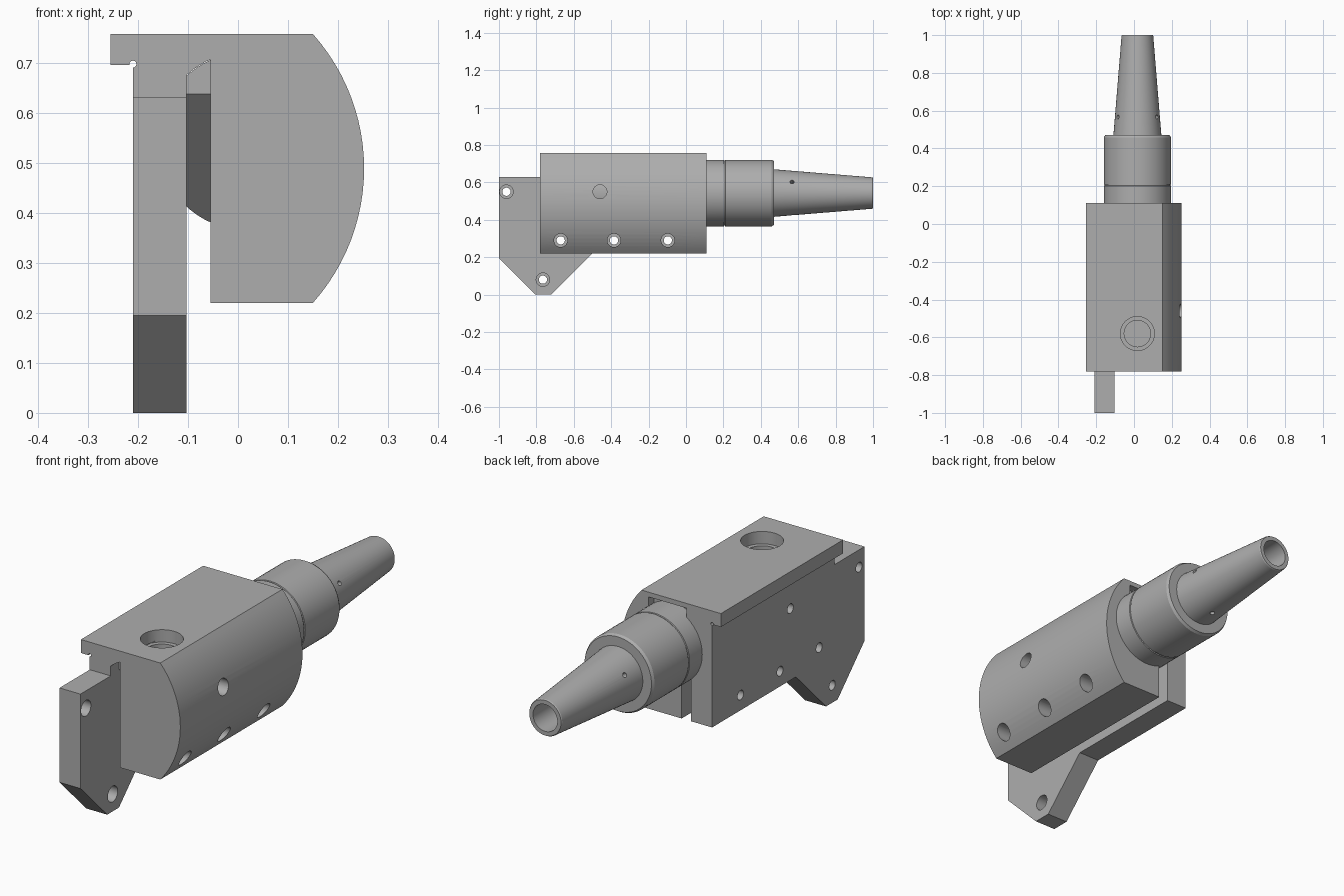
import bpy, bmesh, math
from mathutils import Matrix, Vector

cube = bpy.data.objects.get("Cube")
if cube:
    bpy.data.objects.remove(cube)

grey = bpy.data.materials.new("machined_grey")
grey.use_nodes = True
colour = (0.42, 0.42, 0.42, 1)
grey.diffuse_color = colour
grey.node_tree.nodes["Principled BSDF"].inputs["Base Color"].default_value = colour

CX, CZ = 0.018, 0.543            # barrel axis
BACK, FRONT = 0.11, -0.78        # ends of the body


def finish(name, bm):
    bmesh.ops.recalc_face_normals(bm, faces=bm.faces)
    me = bpy.data.meshes.new(name)
    bm.to_mesh(me)
    bm.free()
    ob = bpy.data.objects.new(name, me)
    bpy.context.collection.objects.link(ob)
    me.materials.append(grey)
    return ob


def prism(name, pts, axis, a, b):
    """Extrude a profile: (x, z) along y, or (y, z) along x."""
    bm = bmesh.new()
    place = (lambda p: (p[0], a, p[1])) if axis == "y" else (lambda p: (a, p[0], p[1]))
    face = bm.faces.new([bm.verts.new(place(p)) for p in pts])
    ext = bmesh.ops.extrude_face_region(bm, geom=[face])
    shift = Vector((0, b - a, 0)) if axis == "y" else Vector((b - a, 0, 0))
    bmesh.ops.translate(bm, vec=shift, verts=[g for g in ext["geom"] if isinstance(g, bmesh.types.BMVert)])
    return finish(name, bm)


def rod(start, end, r, seg=32):
    """Cylinder between two points, used as a drill."""
    start, end = Vector(start), Vector(end)
    d = end - start
    bm = bmesh.new()
    mat = Matrix.Translation((start + end) / 2) @ d.to_track_quat("Z", "Y").to_matrix().to_4x4()
    bmesh.ops.create_cone(bm, cap_ends=True, segments=seg, radius1=r, radius2=r,
                          depth=d.length, matrix=mat)
    return finish("drill", bm)


def lathe(name, profile, seg=64):
    """Revolve closed (radius, y) profile about the barrel axis."""
    bm = bmesh.new()
    rings = []
    for r, y in profile:
        if r == 0:
            rings.append([bm.verts.new((CX, y, CZ))] * seg)
        else:
            rings.append([bm.verts.new((CX + r * math.cos(t), y, CZ + r * math.sin(t)))
                          for t in (2 * math.pi * i / seg for i in range(seg))])
    for p, q in zip(rings, rings[1:]):
        for i in range(seg):
            j = (i + 1) % seg
            bm.faces.new(list(dict.fromkeys((p[i], p[j], q[j], q[i]))))
    return finish(name, bm)


def combine(ob, others, op="DIFFERENCE"):
    for other in others:
        other.hide_render = True
        m = ob.modifiers.new("cut", "BOOLEAN")
        m.operation, m.object, m.solver = op, other, "EXACT"
    dg = bpy.context.evaluated_depsgraph_get()
    me = bpy.data.meshes.new_from_object(ob.evaluated_get(dg))
    ob.modifiers.clear()
    ob.data = me
    for other in others:
        bpy.data.objects.remove(other)


def smooth(ob):
    bpy.ops.object.select_all(action="DESELECT")
    ob.select_set(True)
    bpy.context.view_layer.objects.active = ob
    bpy.ops.object.shade_smooth_by_angle(angle=math.radians(25))


# Body: rounded side, top lip with relief groove, clamping slot
ARC_R, ARC_X, MID = 0.404, -0.152, 0.4885
half = math.asin(0.2685 / ARC_R)
arc = [(ARC_X + ARC_R * math.cos(t), MID + ARC_R * math.sin(t))
       for t in (half * (i / 12 - 1) for i in range(25))]
slot_top = [(x, CZ + math.sqrt(0.179 ** 2 - (x - CX) ** 2))
            for x in (-0.103, -0.091, -0.079, -0.067, -0.055)]
body = prism("clamp_body", [(-0.21, 0.22), (-0.103, 0.22)] + slot_top + [(-0.055, 0.22)] + arc
             + [(-0.255, 0.757), (-0.255, 0.695), (-0.21, 0.695)], "y", FRONT, BACK)

# Mounting plate projecting forward and down
plate = prism("mounting_plate", [(-1, 0.63), (-1, 0.195), (-0.805, 0), (-0.72, 0), (-0.5, 0.22),
                                 (FRONT, 0.22), (FRONT, 0.63)], "x", -0.21, -0.103)

# Body holes: clamp bolts, set screw, relief groove, top port, rear notch
cuts = [rod((-0.21, FRONT - 0.1, 0.697), (-0.21, BACK + 0.1, 0.697), 0.007, 16)]
for y in (-0.67, -0.385, -0.097):
    cuts += [rod((-0.08, y, 0.29), (0.4, y, 0.29), 0.036),
             rod((-0.3, y, 0.29), (-0.07, y, 0.29), 0.022)]
cuts += [rod((0.19, -0.46, 0.55), (0.4, -0.46, 0.55), 0.037),
         rod((-0.3, -0.46, 0.55), (-0.15, -0.46, 0.55), 0.022)]


def port():
    return [rod((CX, -0.58, 0.7), (CX, -0.58, 0.9), 0.09, 48),
            rod((CX, -0.58, 0.6), (CX, -0.58, 0.72), 0.07, 48)]


cuts += port()
cuts.append(prism("notch", [(-0.08, 0.6), (0.115, 0.6), (0.115, 0.735), (-0.08, 0.735)],
                  "y", 0.07, 0.2))
combine(body, cuts)
smooth(body)

# Plate holes, counterbored from the inner side
cuts = []
for y, z in ((-0.96, 0.55), (-0.765, 0.08)):
    cuts += [rod((-0.16, y, z), (0, y, z), 0.036), rod((-0.3, y, z), (-0.15, y, z), 0.022)]
combine(plate, cuts)
smooth(plate)

# Barrel and tapered hollow nozzle
barrel = lathe("barrel_and_nozzle", [
    (0, -0.72), (0.178, -0.72), (0.178, 0.202), (0.174, 0.204), (0.174, 0.208), (0.178, 0.21),
    (0.178, 0.458), (0.171, 0.47), (0.127, 0.47), (0.122, 0.53), (0.084, 0.995), (0.081, 1),
    (0.062, 1), (0.062, 0.4), (0, 0.4)])
deflector = prism("deflector_cut", [(-0.8, 0.637), (-0.72, 0.637), (-0.4, 0.317), (-0.4, 0.2),
                                    (-0.8, 0.2)], "x", -0.3, 0.3)
# Three small radial vents in the nozzle
vents = []
for deg in (30, 150, 270):
    t = math.radians(deg)
    u, w = math.cos(t), math.sin(t)
    vents.append(rod((CX + 0.04 * u, 0.567, CZ + 0.04 * w),
                     (CX + 0.2 * u, 0.567, CZ + 0.2 * w), 0.011, 16))
combine(barrel, [deflector] + port() + vents)
smooth(barrel)
